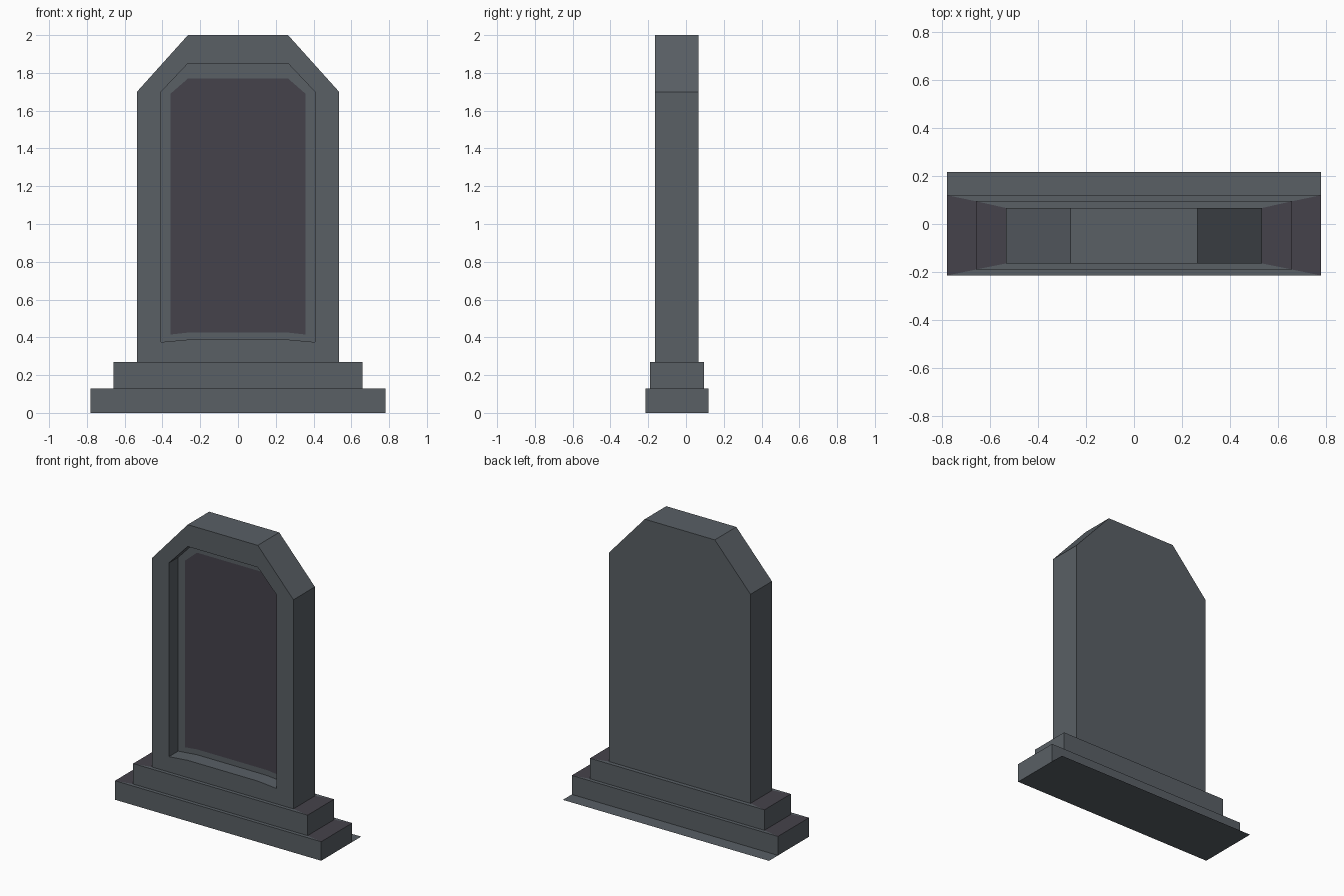
import bpy, bmesh

if "Cube" in bpy.data.objects:
    bpy.data.objects.remove(bpy.data.objects["Cube"])


def material(name, colour):
    m = bpy.data.materials.new(name)
    m.diffuse_color = (*colour, 1)
    m.use_nodes = True
    m.node_tree.nodes["Principled BSDF"].inputs["Base Color"].default_value = m.diffuse_color
    return m


stone = material("stone", (0.10, 0.115, 0.13))
dark = material("dark_stone", (0.06, 0.055, 0.07))


def loft(name, loops, cap_start=False, cap_end=False, dark_if=None, skip=None):
    """Join successive point loops with quads, optionally capping the ends."""
    bm = bmesh.new()
    rings = [[bm.verts.new(p) for p in loop] for loop in loops]
    n = len(rings[0])
    for k, (a, b) in enumerate(zip(rings, rings[1:])):
        for i in range(n):
            if skip and skip(k, i):
                continue
            j = (i + 1) % n
            bm.faces.new((a[i], a[j], b[j], b[i]))
    if cap_start:
        bm.faces.new(rings[0][::-1])
    if cap_end:
        bm.faces.new(rings[-1])
    bm.normal_update()
    if dark_if:
        for f in bm.faces:
            f.material_index = int(dark_if(f))
    me = bpy.data.meshes.new(name)
    bm.to_mesh(me)
    bm.free()
    me.materials.append(stone)
    me.materials.append(dark)
    ob = bpy.data.objects.new(name, me)
    bpy.context.collection.objects.link(ob)
    return ob


def rect(x, y0, y1, z):
    return [(-x, y0, z), (x, y0, z), (x, y1, z), (-x, y1, z)]


def arch(y, wide, narrow, corner, edge, shoulder, top):
    """Eight-sided outline with chamfered top, symmetric in x."""
    half = [(narrow, edge), (wide, corner), (wide, shoulder), (narrow, top)]
    pts = half + [(-x, z) for x, z in reversed(half)]
    return [(x, y, z) for x, z in pts]


# Stepped plinth: walls and treads, dark treads at the two ends
loft("stepped_plinth", [
    rect(0.78, -0.215, 0.12, 0),
    rect(0.78, -0.215, 0.12, 0.13),
    rect(0.66, -0.19, 0.095, 0.13),
    rect(0.66, -0.19, 0.095, 0.27),
    rect(0.535, -0.165, 0.067, 0.27),
], dark_if=lambda f: f.normal.z > 0.9 and abs(f.calc_center_median().x) > 0.3)

# Thin ground sheet that reaches out behind the plinth
sheet = loft("ground_sheet", [rect(0.78, -0.215, 0.217, 0)], cap_start=True)

# Headstone slab with recessed front panel; its underside is left open
FRONT, DEEP, BACK = -0.165, -0.065, 0.067
body = (0.535, 0.265, 0.27, 0.27, 1.70, 2.0)
recess = (0.407, 0.265, 0.375, 0.388, 1.70, 1.85)
panel = (0.357, 0.265, 0.415, 0.425, 1.69, 1.77)
loft("headstone", [
    arch(BACK, *body),
    arch(FRONT, *body),
    arch(FRONT, *recess),
    arch(DEEP, *recess),
    arch(DEEP, *panel),
], cap_start=True, cap_end=True,
    dark_if=lambda f: len(f.verts) == 8 and f.calc_center_median().y < 0,
    skip=lambda k, i: k == 0 and i in (0, 4, 7) and i != 4 and i != 3 and i in (0, 6, 7))
